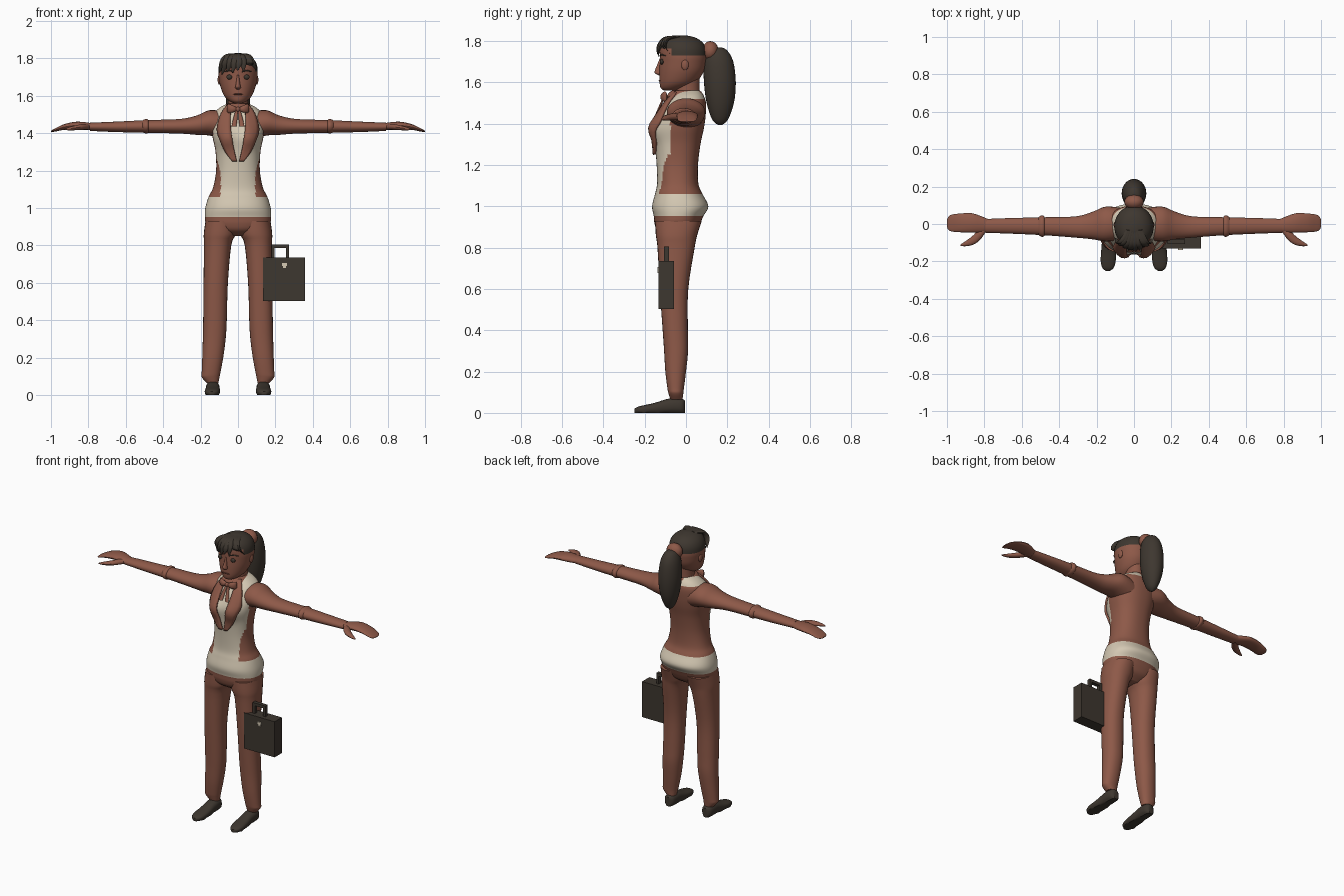
import bpy, bmesh, math
from mathutils import Vector


def material(name, rgb):
    m = bpy.data.materials.new(name)
    m.diffuse_color = (*rgb, 1)
    return m


BROWN = material("warm brown", (0.27, 0.10, 0.065))
CREAM = material("cream", (0.66, 0.58, 0.45))
DARK = material("dark charcoal", (0.048, 0.038, 0.029))
LIP = material("deep brown", (0.13, 0.045, 0.032))


def finish(name, bm, mats, rule=None, angle=40):
    bmesh.ops.recalc_face_normals(bm, faces=bm.faces)
    me = bpy.data.meshes.new(name)
    if rule:
        for f in bm.faces:
            f.material_index = rule(f.calc_center_median())
    bm.to_mesh(me)
    bm.free()
    for m in mats:
        me.materials.append(m)
    me.shade_smooth()
    me.set_sharp_from_angle(angle=math.radians(angle))
    ob = bpy.data.objects.new(name, me)
    bpy.context.collection.objects.link(ob)
    return ob


def refine(st, k):
    """Smoothly interpolate stations with k steps per span."""
    out = []
    for i in range(len(st) - 1):
        a, b, c, d = st[max(i - 1, 0)], st[i], st[i + 1], st[min(i + 2, len(st) - 1)]
        for s in range(k):
            t = s / k
            out.append([q + (r - p) / 2 * t + (p - 2.5 * q + 2 * r - w / 2) * t * t
                        + (1.5 * (q - r) + (w - p) / 2) * t ** 3
                        for p, q, r, w in zip(a, b, c, d)])
    return out + [list(st[-1])]


def oval(ru, rv, n, e=2.0):
    for i in range(n):
        c, s = math.cos(2 * math.pi * i / n), math.sin(2 * math.pi * i / n)
        yield (math.copysign(abs(c) ** (2 / e), c) * ru,
               math.copysign(abs(s) ** (2 / e), s) * rv)


def skin(rings):
    bm = bmesh.new()
    rows = [[bm.verts.new(p) for p in r] for r in rings]
    n = len(rows[0])
    for a, b in zip(rows, rows[1:]):
        for i in range(n):
            bm.faces.new((a[i], a[(i + 1) % n], b[(i + 1) % n], b[i]))
    bm.faces.new(rows[0])
    bm.faces.new(rows[-1])
    return bm


def loft(axis, stations, n=24, k=3, side=1, e=2.0):
    """Stations: position on axis, two centre values, two radii."""
    rings = []
    for t, ca, cb, ra, rb in refine(stations, k):
        ring = []
        for a, b in oval(ra, rb, n, e):
            p = {'x': (t, ca + a, cb + b), 'y': (ca + a, t, cb + b),
                 'z': (ca + a, cb + b, t)}[axis]
            ring.append((side * p[0], p[1], p[2]))
        rings.append(ring)
    return skin(rings)


def ball(name, loc, r, mat, seg=20):
    bm = bmesh.new()
    bmesh.ops.create_uvsphere(bm, u_segments=seg, v_segments=seg // 2, radius=1)
    for v in bm.verts:
        v.co = Vector(loc) + Vector([v.co[i] * r[i] for i in range(3)])
    return finish(name, bm, [mat])


def box(name, lo, hi, mat):
    bm = bmesh.new()
    bmesh.ops.create_cube(bm, size=1)
    for v in bm.verts:
        v.co = [lo[i] + (v.co[i] + 0.5) * (hi[i] - lo[i]) for i in range(3)]
    return finish(name, bm, [mat], angle=30)


# torso: z, centre y, half width, half depth
TORSO = refine([(.85, -.045, .06, .05), (.88, -.045, .13, .092), (.915, -.042, .17, .11),
                (.953, -.036, .177, .12), (1.0, -.028, .175, .136), (1.06, -.035, .157, .115),
                (1.11, -.04, .133, .1), (1.2, -.042, .117, .1), (1.3, -.04, .12, .11),
                (1.38, -.034, .136, .121), (1.44, -.02, .142, .115), (1.5, 0, .132, .097),
                (1.535, .01, .1, .075), (1.56, .01, .055, .055)], 6)
E = 2.3


def bust(x, z):
    return .022 * math.exp(-((abs(x) - .065) / .04) ** 2 - ((z - 1.375) / .05) ** 2)


def front(x, z):
    for a, b in zip(TORSO, TORSO[1:]):
        if a[0] <= z <= b[0]:
            t = (z - a[0]) / (b[0] - a[0])
            cy, rx, ry = [a[i] + (b[i] - a[i]) * t for i in (1, 2, 3)]
            return cy - ry * max(0, 1 - min(1, abs(x) / rx) ** E) ** (1 / E) - bust(x, z)
    return -.05


def torso_colour(c):
    if c.z < .953:
        return 0
    if c.z < 1.06 or c.z > 1.522:
        return 1
    w = .093 + .055 * min(1, max(0, (c.z - 1.2) / .17))
    limit = -.075 + .08 * max(0, (c.z - 1.42) / .1)
    return 1 if abs(c.x) < w and c.y < limit else 0


rings = [[(a, cy + b - (bust(a, z) if b < 0 else 0), z) for a, b in oval(rx, ry, 72, E)]
         for z, cy, rx, ry in TORSO]
finish("torso", skin(rings), [BROWN, CREAM], torso_colour)

LAPEL = refine([(1.55, .03, .055), (1.5, .04, .09), (1.42, .038, .11), (1.36, .03, .092),
                (1.3, .018, .066), (1.25, .006, .03)], 3)
ARM = [(.06, 0, 1.44, .085, .075), (.15, 0, 1.455, .093, .068), (.22, -.008, 1.443, .074, .052),
       (.31, -.016, 1.437, .057, .039), (.48, -.012, 1.436, .048, .034),
       (.65, -.01, 1.434, .042, .028), (.79, -.01, 1.434, .037, .022)]
HAND = [(.775, -.01, 1.434, .034, .018), (.82, -.002, 1.438, .045, .021),
        (.87, .006, 1.441, .052, .02), (.93, .006, 1.433, .05, .015),
        (.975, .005, 1.418, .045, .009), (.993, .004, 1.412, .034, .005),
        (1.0, .004, 1.41, .018, .002)]
THUMB = [(.79, -.02, 1.434, .02, .013), (.825, -.055, 1.434, .032, .016),
         (.86, -.086, 1.43, .025, .014), (.9, -.105, 1.424, .014, .009),
         (.927, -.113, 1.42, .004, .003)]
LEG = [(.93, .092, -.036, .082, .113), (.86, .098, -.046, .085, .1), (.8, .109, -.048, .073, .09),
       (.6, .119, -.058, .065, .069), (.4, .123, -.052, .063, .061), (.3, .127, -.048, .061, .058),
       (.2, .135, -.05, .056, .05), (.12, .144, -.05, .05, .04), (.095, .146, -.049, .047, .036),
       (.065, .137, -.046, .032, .029)]
SHOE = [(-.005, .135, .03, .016, .03), (-.02, .135, .033, .032, .035), (-.06, .135, .035, .037, .037),
        (-.1, .135, .031, .037, .034), (-.15, .136, .022, .04, .027), (-.2, .138, .017, .04, .021),
        (-.235, .139, .014, .03, .015), (-.25, .14, .011, .012, .008)]

# parts that exist on both sides
for s, tag in ((1, "left"), (-1, "right")):
    finish(tag + "_sleeve", loft('x', ARM, 28, 4, s), [BROWN])
    finish(tag + "_elbow_fold", loft('x', [(.475, -.012, 1.436, .044, .03), (.485, -.011, 1.437, .057, .038),
                                           (.5, -.011, 1.437, .055, .037), (.515, -.011, 1.436, .042, .029)],
                                     28, 3, s), [BROWN])
    finish(tag + "_hand", loft('x', HAND, 20, 3, s), [BROWN])
    finish(tag + "_thumb", loft('x', THUMB, 14, 3, s), [BROWN])
    finish(tag + "_trouser_leg", loft('z', LEG, 28, 4, s, 2.2), [BROWN])
    shoe = loft('y', SHOE, 24, 3, s, 2.5)
    for v in shoe.verts:
        v.co.z = max(0, v.co.z) if v.co.z > .005 else 0
    finish(tag + "_shoe", shoe, [DARK])
    # lapel laid over the chest
    bm = bmesh.new()
    rows = [[bm.verts.new((s * x, front(x, z) - .008, z))
             for x in (xi + (xo - xi) * j / 4 for j in range(5))] for z, xi, xo in LAPEL]
    for a, b in zip(rows, rows[1:]):
        for j in range(4):
            bm.faces.new((a[j], a[j + 1], b[j + 1], b[j]))
    lapel = finish(tag + "_lapel", bm, [BROWN])
    mod = lapel.modifiers.new("thickness", 'SOLIDIFY')
    mod.thickness, mod.offset = .014, 0
    # bow loop, ribbon tail, facial details
    finish(tag + "_bow_loop", loft('x', [(.004, -.108, 1.528, .008, .009), (.03, -.11, 1.53, .014, .02),
                                         (.052, -.102, 1.532, .012, .024), (.06, -.098, 1.532, .004, .015)],
                                   14, 3, s), [BROWN])
    finish(tag + "_bow_tail", loft('z', [(1.525, .006, -.108, .006, .006), (1.48, .014, -.128, .011, .006),
                                         (1.435, .022, -.148, .013, .005)], 10, 3, s), [BROWN])
    ball(tag + "_eye", (s * .046, -.117, 1.7), (.016, .009, .013), DARK)
    finish(tag + "_eyebrow", loft('x', [(.022, -.126, 1.728, .004, .003), (.046, -.119, 1.734, .005, .004),
                                        (.072, -.1, 1.729, .004, .002)], 8, 3, s), [DARK])
    ball(tag + "_ear", (s * .1, -.005, 1.685), (.009, .018, .026), BROWN)

ball("bow_knot", (0, -.112, 1.528), (.014, .012, .014), BROWN)

# neck and collar
finish("neck", loft('z', [(1.5, 0, .008, .058, .062), (1.56, 0, .005, .053, .06),
                          (1.63, 0, .005, .055, .062)]), [BROWN])
finish("collar", loft('z', [(1.515, 0, -.002, .078, .088), (1.53, 0, -.004, .08, .092),
                            (1.55, 0, -.002, .068, .08), (1.56, 0, 0, .058, .068)], 32), [BROWN])

# head with the hair area coloured above the hairline
HEAD = [(1.56, 0, -.075, .022, .03), (1.572, 0, -.062, .047, .06), (1.6, 0, -.04, .074, .088),
        (1.65, 0, -.022, .094, .107), (1.7, 0, -.015, .103, .112), (1.73, 0, -.014, .105, .113),
        (1.765, 0, -.015, .101, .111), (1.795, 0, -.017, .085, .096), (1.817, 0, -.02, .056, .065),
        (1.828, 0, -.02, .015, .018)]
finish("head", loft('z', HEAD, 48, 5), [BROWN, DARK],
       lambda c: int(c.z > (1.73 if c.y > -.075 else 1.768)))
finish("nose", loft('z', [(1.634, 0, -.125, .008, .006), (1.643, 0, -.133, .015, .016),
                          (1.655, 0, -.132, .013, .02), (1.685, 0, -.126, .008, .014),
                          (1.715, 0, -.122, .005, .006)], 14), [BROWN])
ball("mouth", (0, -.126, 1.608), (.026, .006, .004), LIP)

# fringe: start x, middle x, tip x, tip z, width
for i, (x0, x1, x2, zt, w) in enumerate([(-.03, -.08, -.1, 1.725, .02), (-.025, -.065, -.085, 1.715, .02),
                                         (-.015, -.04, -.058, 1.728, .02), (-.005, -.018, -.03, 1.722, .02),
                                         (.005, .005, -.003, 1.735, .02), (.015, .028, .03, 1.73, .018),
                                         (.025, .06, .075, 1.765, .022), (.035, .078, .098, 1.74, .016)]):
    rings = []
    for x, y, z, r in refine([(x0, -.03, 1.822, .012), (x1 * .75, -.1 + 2 * x1 * x1, 1.812, w),
                              (x1, -.132 + 5 * x1 * x1, 1.775, w),
                              (x2, -.14 + 6.5 * x2 * x2, zt, .002)], 4):
        d = Vector((0, -.7, .7)) * min(.011, r * .6)
        rings.append([Vector((x + a * r, y, z)) + d * b for a, b in oval(1, 1, 10)])
    finish("fringe_lock_%d" % (i + 1), skin(rings), [DARK])

# ponytail with its band
ball("hair_band", (0, .118, 1.752), (.052, .04, .048), BROWN)
finish("ponytail", loft('z', [(1.77, 0, .155, .01, .014), (1.755, 0, .154, .036, .045),
                              (1.7, 0, .158, .058, .071), (1.6, 0, .164, .066, .077),
                              (1.5, 0, .166, .055, .066), (1.42, 0, .165, .03, .038),
                              (1.393, 0, .165, .006, .008)], 28, 4), [DARK])

# briefcase
box("briefcase_body", (.135, -.132, .503), (.357, -.057, .735), DARK)
for x in (.18, .256):
    box("handle_post", (x, -.106, .73), (x + .016, -.082, .805), DARK)
box("handle_grip", (.18, -.106, .787), (.272, -.082, .805), DARK)
box("latch_plate", (.236, -.139, .69), (.262, -.131, .706), CREAM)
box("latch_tongue", (.241, -.139, .678), (.257, -.131, .69), CREAM)
